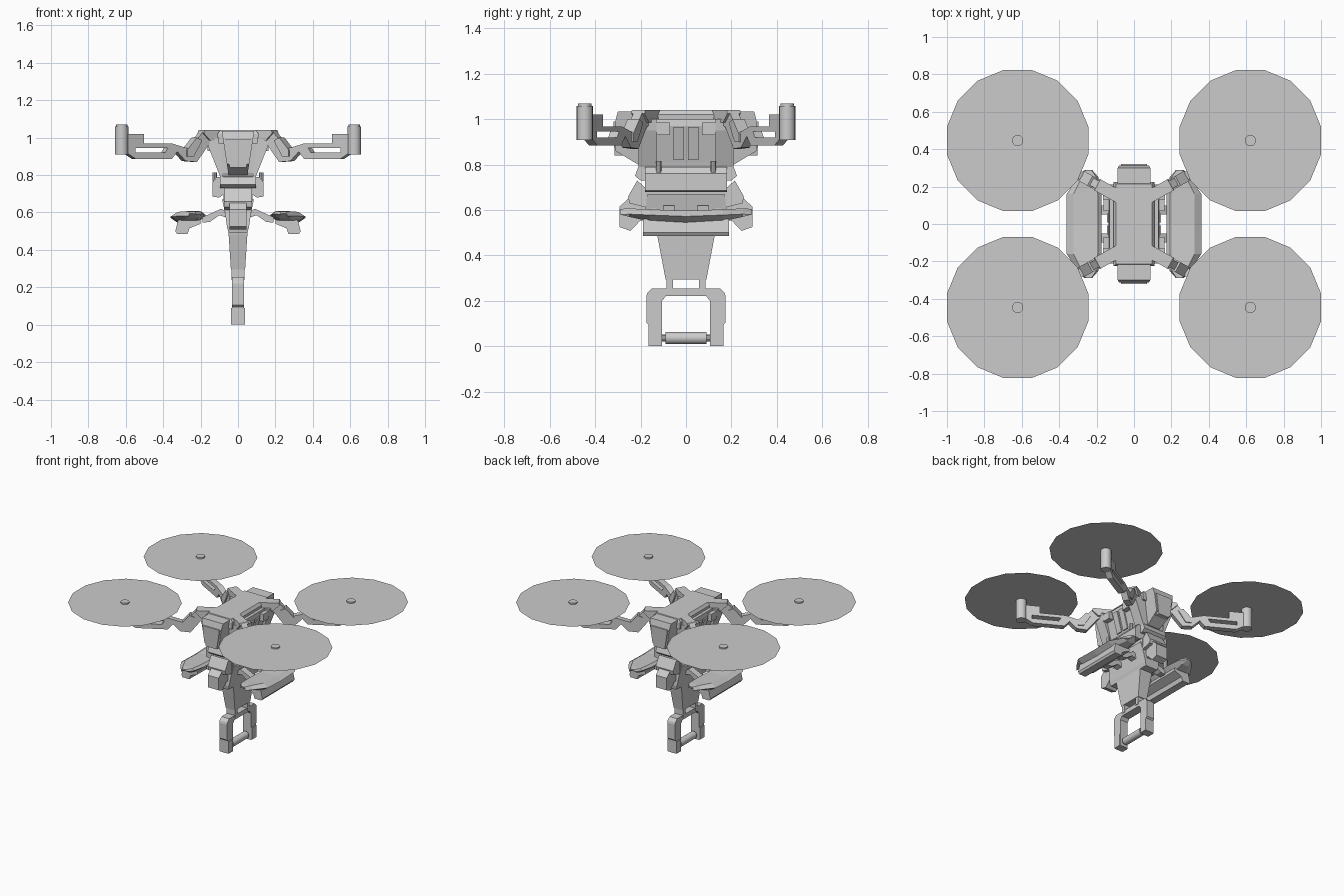
import bpy, bmesh, math
from mathutils import Matrix, Vector

if "Cube" in bpy.data.objects:
    bpy.data.objects.remove(bpy.data.objects["Cube"])

YZ = Matrix(((0, 0, 1, 0), (1, 0, 0, 0), (0, 1, 0, 0), (0, 0, 0, 1)))   # profile in y,z
XZ = Matrix(((1, 0, 0, 0), (0, 0, 1, 0), (0, 1, 0, 0), (0, 0, 0, 1)))   # profile in x,z
SIDES = (-1, 1)


def finish(name, bm, mat=None):
    if mat is not None:
        bm.transform(mat)
    bmesh.ops.recalc_face_normals(bm, faces=bm.faces[:])
    me = bpy.data.meshes.new(name)
    bm.to_mesh(me)
    bm.free()
    ob = bpy.data.objects.new(name, me)
    bpy.context.collection.objects.link(ob)
    return ob


def flip(sx=1, sy=1):
    return Matrix.Diagonal((sx, sy, 1, 1))


def prism(name, pts, lo, hi, mat, hole=None):
    """Extrude a 2D profile (optionally with one hole) from lo to hi."""
    bm = bmesh.new()
    loops = [[bm.verts.new((a, b, lo)) for a, b in p] for p in (pts, hole) if p]
    if hole:
        for l in loops:
            for i in range(len(l)):
                bm.edges.new((l[i - 1], l[i]))
        bmesh.ops.triangle_fill(bm, edges=bm.edges[:], use_beauty=True)
    else:
        bm.faces.new(loops[0])
    ext = bmesh.ops.extrude_face_region(bm, geom=bm.faces[:])
    vs = [g for g in ext['geom'] if isinstance(g, bmesh.types.BMVert)]
    bmesh.ops.translate(bm, verts=vs, vec=(0, 0, hi - lo))
    return finish(name, bm, mat)


def loft(name, rings, mat=None):
    """Skin a list of equal-length point rings and cap both ends."""
    bm = bmesh.new()
    rs = [[bm.verts.new(p) for p in r] for r in rings]
    for a, b in zip(rs, rs[1:]):
        for i in range(len(a)):
            bm.faces.new((a[i - 1], a[i], b[i], b[i - 1]))
    bm.faces.new(rs[0])
    bm.faces.new(rs[-1])
    return finish(name, bm, mat)


def taper(name, levels, mat=None):
    """Stack of rectangles: (z, x half width, y min, y max)."""
    return loft(name, [[(-h, a, z), (h, a, z), (h, b, z), (-h, b, z)] for z, h, a, b in levels], mat)


def box(name, x, y, z, mat=None):
    return prism(name, [(x[0], y[0]), (x[1], y[0]), (x[1], y[1]), (x[0], y[1])], z[0], z[1],
                 mat or Matrix.Identity(4))


def cylinder(name, r, length, mat, n=16):
    bm = bmesh.new()
    bmesh.ops.create_cone(bm, cap_ends=True, segments=n, radius1=r, radius2=r, depth=length)
    return finish(name, bm, mat)


def both(half):
    """Mirror a half profile across the vertical axis."""
    return half + [(-a, b) for a, b in reversed(half)]


# Main body, top plate and belly
taper("body", [(.76, .085, -.185, .185), (.81, .095, -.205, .205), (.97, .135, -.21, .21), (1.0, .13, -.2, .2)])
taper("top_plate", [(.97, .105, -.225, .225), (1.02, .11, -.225, .225), (1.04, .095, -.215, .215)])
taper("neck", [(.64, .075, -.18, .18), (.73, .08, -.18, .18), (.80, .095, -.18, .18)])

# Front and back housings
for sy in SIDES:
    taper("end_housing", [(.80, .05, .2, .21), (.86, .06, .2, .31), (.99, .08, .2, .312), (1.035, .087, .2, .30)],
          flip(1, sy))
    taper("end_panel", [(.84, .045, .25, .315), (.99, .07, .25, .32)], flip(1, sy))
    # Sloping visor under the housing
    prism("visor", [(.17, .80), (.21, .79), (.225, .75), (.2, .73), (.17, .73)], -.095, .095,
          Matrix.Diagonal((1, sy, 1, 1)) @ YZ)

# Slanted side frames, rails and panels
for sx in SIDES:
    for sy in SIDES:
        prism("corner_post", [(.08, .79), (.095, .79), (.158, .95), (.165, 1.0), (.10, 1.0)], .13, .21,
              flip(sx, sy) @ XZ)
        box("rail_hinge", (.10, .162), (.07, .13), (.93, .985), flip(sx, sy))
        prism("side_panel", [(.085, .82), (.105, .82), (.145, .965), (.12, .965)], .008, .055,
              flip(sx, sy) @ XZ)
        cylinder("neck_pin", .012, .05, Matrix.Translation((sx * .125, sy * .12, .79)), 8)
    # Hanging side pods of the neck
    prism("neck_side_pod", [(.07, .79), (.115, .79), (.137, .76), (.137, .685), (.10, .68), (.07, .7)], -.18, .18,
          flip(sx) @ XZ)

# Hip block with front and back nose
hip = [(.13, .67), (.17, .69), (.215, .73), (.255, .66), (.25, .63), (.13, .60)]
for sy in SIDES:
    prism("hip_fin", hip, -.072, .072, flip(1, sy) @ YZ)
    prism("hip_nose", [(.10, .63), (.25, .655), (.292, .615), (.292, .525), (.245, .508), (.2, .555), (.10, .54)],
          -.045, .045, flip(1, sy) @ YZ)
taper("hip_core", [(.49, .05, -.185, .185), (.52, .058, -.19, .19), (.60, .07, -.18, .18), (.67, .085, -.17, .17)])

# Side pads: upturned skids on struts
stations = [(-.29, .225, .265, .605, .595), (-.25, .19, .30, .607, .57), (-.16, .175, .36, .603, .55),
            (0, .175, .362, .597, .54),
            (.16, .175, .36, .603, .55), (.25, .19, .30, .607, .57), (.29, .225, .265, .605, .595)]
for sx in SIDES:
    rings = []
    for y, a, b, t, u in stations:
        e = (b - a) * .25
        rings.append([(a, y, t - .015), (a + e * .4, y, t), (b - e * .8, y, t), (b, y, t - .025),
                      (b - e, y, u), (a + e, y, u)])
    loft("side_pad", rings, flip(sx))
    prism("pad_pod", [(.335, .50), (.325, .485), (.27, .485), (.26, .515), (.2, .54), (.2, .56), (.32, .56)],
          -.19, .19, flip(sx) @ XZ)
    for sy in SIDES:
        prism("pad_strut", [(.05, .60), (.09, .62), (.19, .575), (.19, .545), (.15, .55), (.10, .585), (.05, .57)],
              .05, .10, flip(sx, sy) @ XZ)

# Tapered tail, its end tabs and the clamp with roller
taper("tail", [(.295, .038, -.09, .09), (.48, .05, -.125, .125), (.56, .055, -.135, .135)])
for sy in SIDES:
    box("tail_tab", (-.036, .036), (.058, .085), (.24, .30), flip(1, sy))
prism("clamp", both([(.15, .255), (.17, .235), (.175, .22), (.175, .105), (.165, .095), (.165, .0),
                     (.105, .0), (.105, .2), (.088, .222)]), -.032, .032, YZ)
for sy in SIDES:
    prism("clamp_foot", [(.11, .0), (.163, .0), (.163, .09), (.11, .09)], -.037, .037, flip(1, sy) @ YZ)
cylinder("roller", .027, .18, Matrix.Translation((0, 0, .036)) @ Matrix.Rotation(math.pi / 2, 4, 'X'))
cylinder("roller_axle", .015, .24, Matrix.Translation((0, 0, .036)) @ Matrix.Rotation(math.pi / 2, 4, 'X'), 10)

# Four arms with motors and rotor discs
MX, MY, SLOPE = .622, .446, .555
ang = math.atan(SLOPE)
arm_mat = Matrix(((1, 0, -math.sin(ang), 0), (SLOPE, 0, math.cos(ang), MY - MX * SLOPE), (0, 1, 0, 0), (0, 0, 0, 1)))
arm = [(.13, 1.03), (.195, 1.035), (.27, .94), (.36, .968), (.512, .968), (.512, 1.02), (.60, 1.02),
       (.60, .915), (.555, .885), (.365, .885), (.335, .925), (.29, .875), (.23, .87), (.165, .965), (.13, .98)]
slot = [(.40, .92), (.56, .92), (.56, .945), (.385, .945)]
for sx in SIDES:
    for sy in SIDES:
        f = flip(sx, sy)
        prism("rotor_arm", arm, -.022, .022, f @ arm_mat, slot)
        prism("arm_bracket", [(.06, .985), (.165, .985), (.2, 1.025), (.195, 1.04), (.06, 1.04)], -.034, .034,
              f @ arm_mat)
        prism("arm_knuckle", [(.205, .985), (.235, 1.0), (.285, .935), (.285, .90), (.25, .90)], -.03, .03,
              f @ arm_mat)
        motor = cylinder("motor", .036, .15, Matrix.Translation((sx * MX, sy * MY, .984)))
        cylinder("motor_cap", .03, .012, Matrix.Translation((sx * MX, sy * MY, 1.064)))
        bm = bmesh.new()
        bmesh.ops.create_circle(bm, cap_ends=True, segments=16, radius=.385)
        finish("rotor_disc", bm, Matrix.Translation((sx * MX, sy * MY, 1.06)) @ Matrix.Rotation(math.pi / 16, 4, 'Z'))

# Soft shading on the round parts only
for ob in bpy.context.collection.objects:
    if ob.name.startswith(("motor", "roller")):
        bpy.context.view_layer.objects.active = ob
        bpy.ops.object.select_all(action='DESELECT')
        ob.select_set(True)
        bpy.ops.object.shade_smooth_by_angle()
